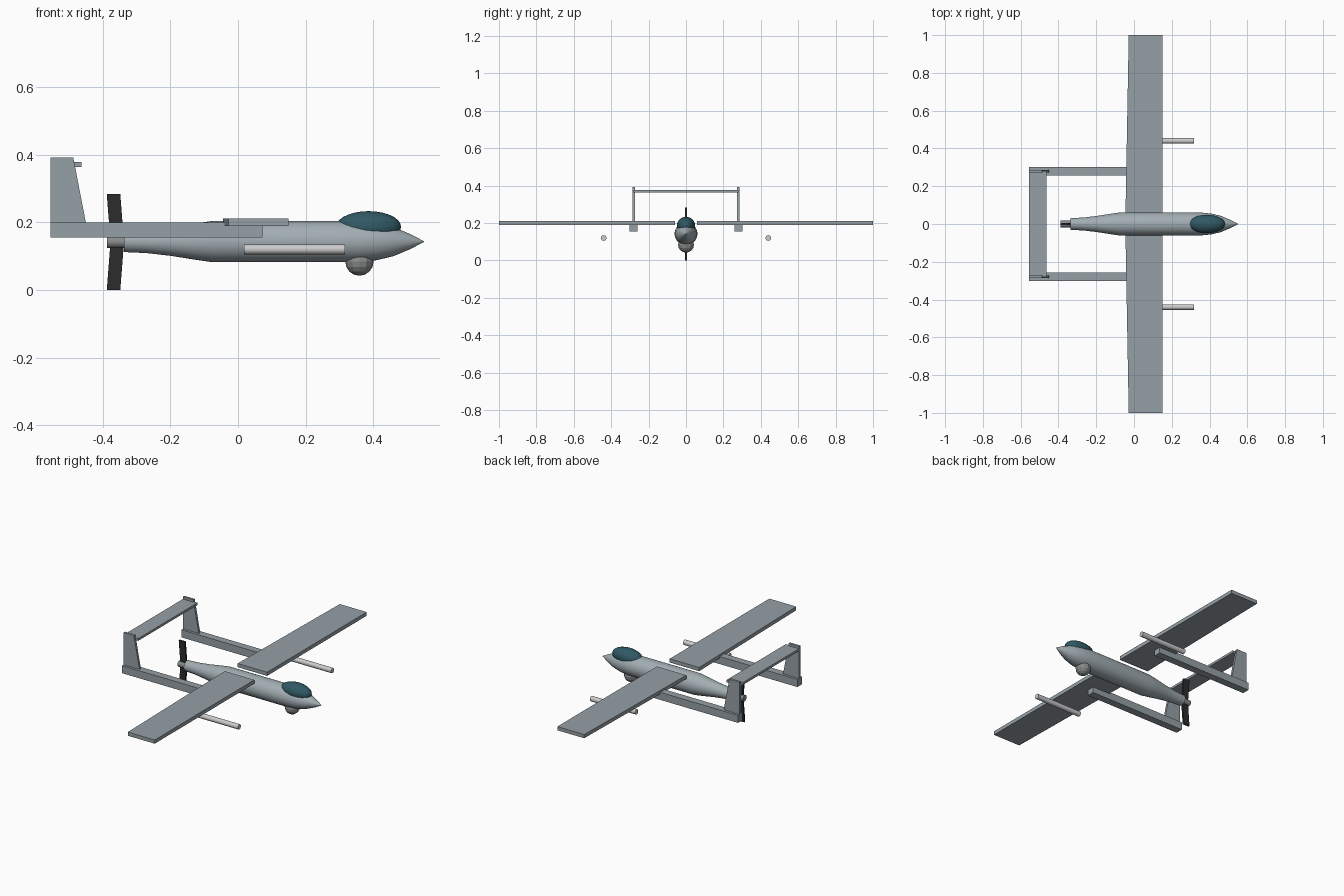
import bpy, bmesh, math
from mathutils import Matrix, Vector

if "Cube" in bpy.data.objects:
    bpy.data.objects.remove(bpy.data.objects["Cube"])


def material(name, rgb):
    m = bpy.data.materials.new(name)
    m.diffuse_color = (*rgb, 1)
    m.use_nodes = True
    m.node_tree.nodes["Principled BSDF"].inputs["Base Color"].default_value = m.diffuse_color
    return m


BODY = material("body_grey", (0.36, 0.42, 0.45))
WING = material("wing_grey", (0.30, 0.35, 0.38))
GLASS = material("dark_teal", (0.03, 0.10, 0.13))
BLACK = material("prop_black", (0.025, 0.025, 0.025))
LIGHT = material("light_grey", (0.55, 0.55, 0.54))
TURRET = material("turret_grey", (0.25, 0.26, 0.26))


def finish(name, bm, mat, smooth=False):
    bmesh.ops.recalc_face_normals(bm, faces=bm.faces)
    me = bpy.data.meshes.new(name)
    bm.to_mesh(me)
    bm.free()
    me.materials.append(mat)
    ob = bpy.data.objects.new(name, me)
    bpy.context.collection.objects.link(ob)
    if smooth:
        bpy.ops.object.select_all(action='DESELECT')
        ob.select_set(True)
        bpy.context.view_layer.objects.active = ob
        bpy.ops.object.shade_smooth_by_angle(angle=math.radians(40))
    return ob


def prism(name, outline, offset, mat):
    """Extrude a closed 3D outline along an offset vector."""
    bm = bmesh.new()
    face = bm.faces.new([bm.verts.new(p) for p in outline])
    new = bmesh.ops.extrude_face_region(bm, geom=[face])["geom"]
    verts = [v for v in new if isinstance(v, bmesh.types.BMVert)]
    bmesh.ops.translate(bm, verts=verts, vec=Vector(offset))
    return finish(name, bm, mat)


def box(name, x0, x1, y0, y1, z0, z1, mat):
    return prism(name, [(x0, y0, z0), (x1, y0, z0), (x1, y1, z0), (x0, y1, z0)],
                 (0, 0, z1 - z0), mat)


def lathe(name, profile, y, z, sides, mat):
    """Stack rings of (x, radius) along the x axis, with capped ends."""
    bm = bmesh.new()
    rings = []
    for x, r in profile:
        rings.append([bm.verts.new((x, y + r * math.cos(2 * math.pi * i / sides),
                                    z + r * math.sin(2 * math.pi * i / sides)))
                      for i in range(sides)])
    for a, b in zip(rings, rings[1:]):
        for i in range(sides):
            j = (i + 1) % sides
            bm.faces.new((a[i], a[j], b[j], b[i]))
    bm.faces.new(rings[0])
    bm.faces.new(rings[-1])
    return finish(name, bm, mat, True)


def ellipsoid(name, centre, radii, u, v, mat, smooth):
    bm = bmesh.new()
    bmesh.ops.create_uvsphere(bm, u_segments=u, v_segments=v, radius=1,
                              matrix=Matrix.Translation(centre) @ Matrix.Diagonal((*radii, 1)))
    return finish(name, bm, mat, smooth)


# Fuselage with tapered tail and pointed nose
lathe("fuselage", [(-0.337, 0.031), (-0.27, 0.034), (-0.20, 0.042), (-0.13, 0.053),
                   (-0.075, 0.061), (0.30, 0.061), (0.36, 0.060), (0.41, 0.055),
                   (0.46, 0.043), (0.51, 0.022), (0.55, 0.001)], 0, 0.143, 32, BODY)

# Canopy bulge and belly sensor ball
ellipsoid("canopy", (0.386, 0, 0.187), (0.096, 0.049, 0.046), 24, 14, GLASS, True)
ellipsoid("sensor_ball", (0.359, 0, 0.084), (0.042, 0.042, 0.042), 12, 8, TURRET, False)

for side, s in (("left", 1), ("right", -1)):
    # Wing panel
    prism(side + "_wing", [(0.15, s * 0.06, 0.189), (0.15, s * 1.0, 0.189),
                           (-0.028, s * 1.0, 0.189), (-0.045, s * 0.06, 0.189)],
          (0, 0, 0.022), WING)
    # Tail boom
    yc = s * 0.28
    box(side + "_tail_boom", -0.555, 0.072, yc - 0.022, yc + 0.022, 0.155, 0.2, WING)
    # Tail fin
    prism(side + "_fin", [(-0.555, yc - 0.007, 0.195), (-0.449, yc - 0.007, 0.195),
                          (-0.487, yc - 0.007, 0.392), (-0.555, yc - 0.007, 0.392)],
          (0, 0.014, 0), WING)
    # Underwing rod
    lathe(side + "_underwing_rod", [(0.018, 0.015), (0.317, 0.015)], s * 0.44, 0.12, 12, LIGHT)

# Tailplane joining the fins
box("tailplane", -0.555, -0.463, -0.28, 0.28, 0.364, 0.378, WING)

# Pusher propeller
lathe("propeller_hub", [(-0.388, 0.018), (-0.33, 0.018)], 0, 0.142, 12, TURRET)
for name, s in (("upper_blade", 1), ("lower_blade", -1)):
    prism(name, [(-0.377, -0.005, 0.1415), (-0.337, -0.005, 0.1415),
                 (-0.348, -0.005, 0.1415 + s * 0.1415), (-0.388, -0.005, 0.1415 + s * 0.1415)],
          (0, 0.01, 0), BLACK)
